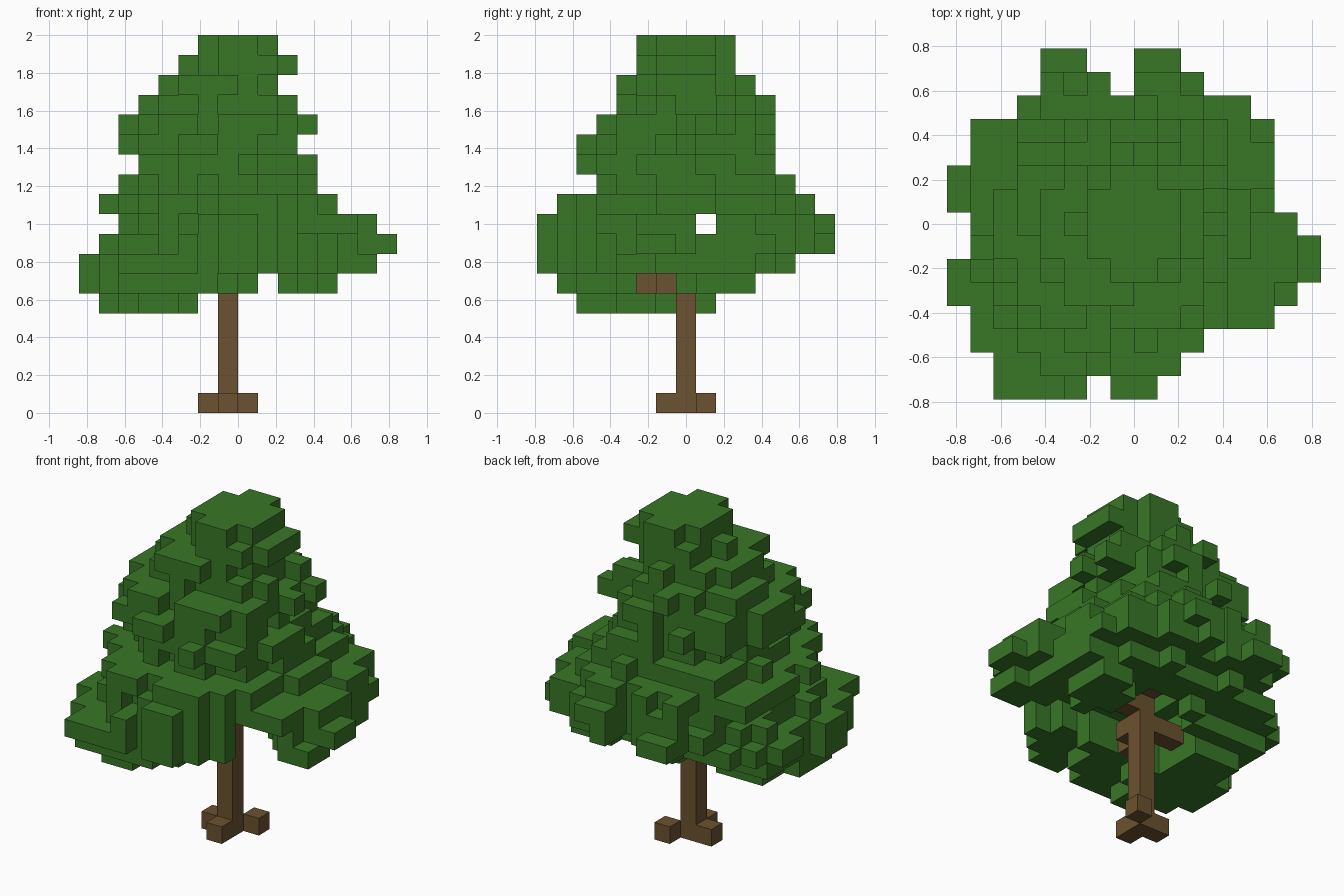
import bpy, bmesh, math, random
from mathutils import Vector

random.seed(7)
if "Cube" in bpy.data.objects:
    bpy.data.objects.remove(bpy.data.objects["Cube"])

V = 2 / 19          # edge length of one block
TX, TY = -1, 0      # trunk column


def material(name, rgb):
    m = bpy.data.materials.new(name)
    m.use_nodes = True
    m.diffuse_color = (*rgb, 1)
    m.node_tree.nodes["Principled BSDF"].inputs["Base Color"].default_value = (*rgb, 1)
    return m


DIRS = [Vector(d) for d in ((1, 0, 0), (-1, 0, 0), (0, 1, 0), (0, -1, 0), (0, 0, 1), (0, 0, -1))]


def neighbours(c):
    return [tuple(int(a + b) for a, b in zip(c, d)) for d in DIRS]


def block_mesh(name, cells, mat):
    """Outer skin of a set of blocks; x index is a block's low edge, y index its centre."""
    bm = bmesh.new()
    for c in sorted(cells):
        centre = Vector((c[0] + 0.5, c[1], c[2] + 0.5))
        for d, beside in zip(DIRS, neighbours(c)):
            if beside in cells:
                continue
            u = Vector((d.y, d.z, d.x)) / 2
            w = d.cross(u)
            mid = centre + d / 2
            bm.faces.new([bm.verts.new((mid + p) * V) for p in (-u - w, u - w, u + w, w - u)])
    bmesh.ops.remove_doubles(bm, verts=bm.verts, dist=V / 100)
    bmesh.ops.dissolve_limit(bm, angle_limit=0.01, verts=bm.verts, edges=bm.edges)
    me = bpy.data.meshes.new(name)
    bm.to_mesh(me)
    bm.free()
    me.materials.append(mat)
    bpy.context.collection.objects.link(bpy.data.objects.new(name, me))


# Trunk, spreading roots and short branches
trunk = {(TX, TY, k) for k in range(15)}
roots = {(0, 1, 0), (-1, -1, 0), (-2, 0, 0)}
branches = {(-1, -1, 6), (-2, -2, 6), (-2, 0, 6), (-3, 0, 6),
            (0, 0, 7), (1, 0, 7), (-1, 1, 8), (-1, 2, 8), (-2, 3, 8)}

# Leaf clumps: layer, x from, x to, y from, y to
CLUMPS = [
    (18, -2, 2, -2.5, 2.5), (17, -3, 3, -2.5, 2.5), (16, -4, 2, -3.5, 3.5),
    (15, -5, 3, -3.5, 4.5), (14, -6, 4, -4.5, 4.5), (13, -6, 3, -5.5, 4.5),
    (12, -5, 4, -5.5, 4.5), (11, -6, 4, -4.5, 5.5), (10, -7, 5, -6.5, 6.5),
    (9, -6, 7, -7.5, 7.5), (8, -7, 8, -7.5, 7.5), (7, -8, 7, -7.5, 5.5),
    (7, -7, 1, -7.5, -2.5), (7, -7, -2, 0.5, 4.5), (6, -8, 1, -6.5, 3.5),
    (6, -7, 0, -6.5, -1.5), (6, 2, 5, -0.5, 3.5), (5, -7, -2, -5.5, 1.5),
    # small tips at the ends of the boughs
    (8, -4, -2, 4.5, 7.5), (9, 0, 2, 4.5, 7.5), (8, 6, 8, -2.5, -0.5),
    (7, -8, -6, 0.5, 2.5), (7, -8, -6, -3.5, -1.5), (7, -6, -4, -7.5, -5.5),
    (6, -8, -6, -3.5, -1.5), (10, -7, -5, 1.5, 4.5), (9, 5, 7, -2.5, 0.5),
]
# Widest reach of the crown in x for each y row, front to back
REACH = [(-6, 1), (-7, 2), (-7, 3), (-7, 6), (-8, 7), (-8, 8), (-7, 8), (-7, 7),
         (-8, 6), (-8, 6), (-7, 6), (-7, 6), (-6, 5), (-5, 3), (-4, 2)]
HOLLOW = {5: 2.6, 6: 2.8, 7: 2.4, 8: 1.6}    # open space round the trunk under the crown


def is_open(x, y, k):
    """True where the crown has a gap."""
    lo, hi = REACH[y + 7]
    notch = (y == 7 and -2 <= x < 0) or (y == 6 and x == -1)
    slot = k == 9 and y == 1
    cleft = k <= 8 and -2 <= x + y <= 1 and x - y > 2
    bare = math.hypot(x - TX, y - TY) < HOLLOW.get(k, 0)
    return not lo <= x < hi or notch or slot or cleft or bare


leaves = set()
for k, x0, x1, y0, y1 in CLUMPS:
    cx, cy, rx, ry = (x0 + x1) / 2, (y0 + y1) / 2, (x1 - x0) / 2, (y1 - y0) / 2
    for x in range(x0, x1):
        for y in range(math.ceil(y0), math.floor(y1) + 1):
            reach = (abs(x + 0.5 - cx) / rx) ** 2.1 + (abs(y - cy) / ry) ** 2.1
            if reach < random.uniform(0.7, 1.1) and not is_open(x, y, k):
                leaves.add((x, y, k))

# Drop blocks that hang in the air, then let the wood take its own space
leaves = {c for c in leaves if any(n in leaves for n in neighbours(c))}
wood = trunk | roots | branches
leaves -= wood

block_mesh("trunk", wood, material("bark brown", (0.148, 0.084, 0.029)))
block_mesh("leaf_crown", leaves, material("leaf green", (0.040, 0.185, 0.020)))
